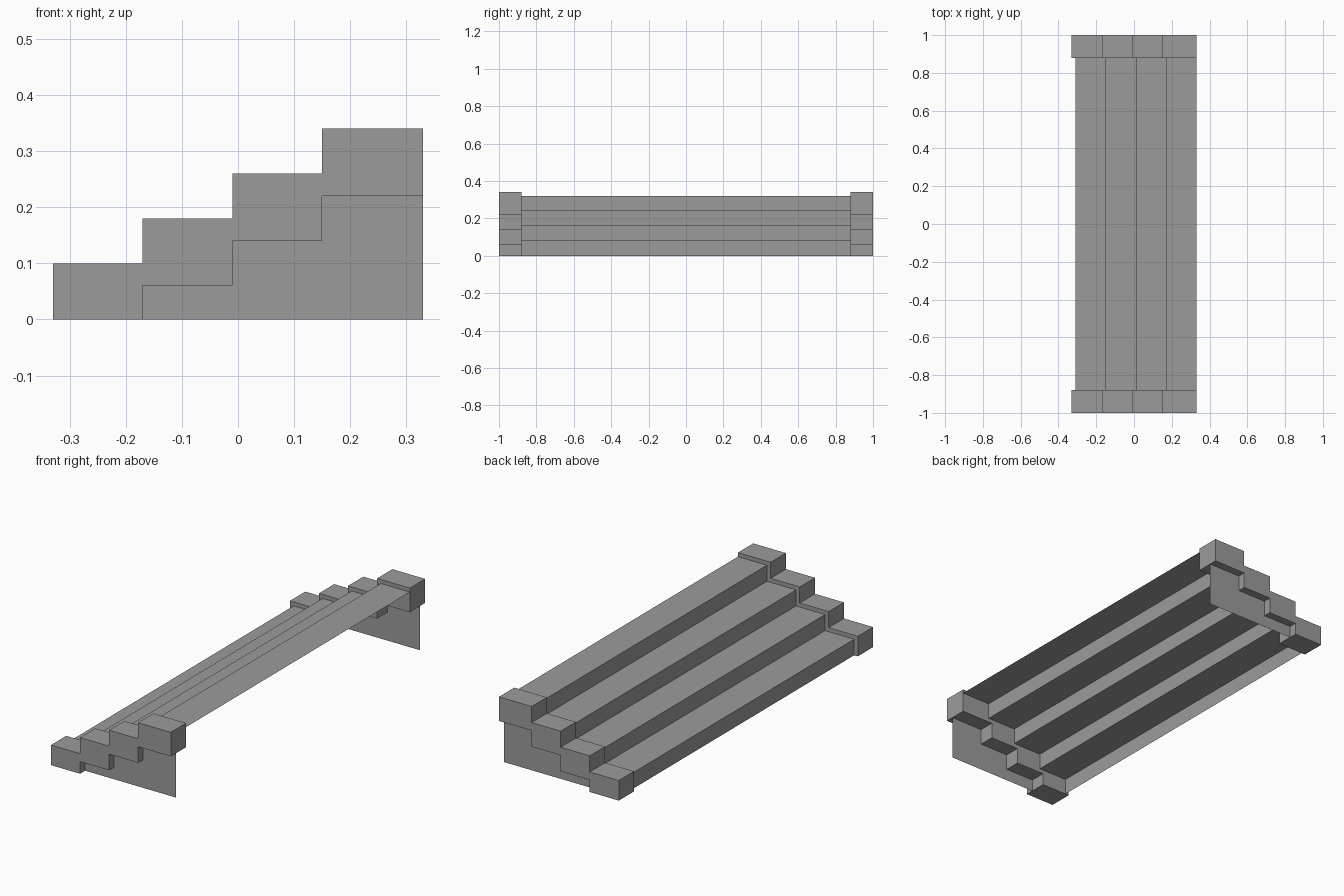
import bpy, bmesh

if "Cube" in bpy.data.objects:
    bpy.data.objects.remove(bpy.data.objects["Cube"])

STEPS, RUN, RISE = 4, 0.16, 0.08
BACK = 0.33

stone = bpy.data.materials.new("dark_grey")
stone.diffuse_color = (0.33, 0.33, 0.33, 1)
stone.use_nodes = True
stone.node_tree.nodes["Principled BSDF"].inputs["Base Color"].default_value = stone.diffuse_color


def stair_line(x, z, first_rise):
    """Zigzag (x, z) points climbing towards the back, starting with a riser."""
    pts = [(x, z)]
    for i in range(STEPS):
        z += first_rise if i == 0 else RISE
        pts.append((x, z))
        x = BACK if i == STEPS - 1 else x + RUN
        pts.append((x, z))
    return pts


def finish(name, bm):
    mesh = bpy.data.meshes.new(name)
    bm.to_mesh(mesh)
    bm.free()
    mesh.materials.append(stone)
    obj = bpy.data.objects.new(name, mesh)
    bpy.context.collection.objects.link(obj)


def sheet(name, line, y0, y1):
    """Open strip of faces swept along y."""
    bm = bmesh.new()
    near = [bm.verts.new((x, y0, z)) for x, z in line]
    far = [bm.verts.new((x, y1, z)) for x, z in line]
    for i in range(len(line) - 1):
        bm.faces.new((far[i], near[i], near[i + 1], far[i + 1]))
    finish(name, bm)


def slab(name, outline, y, depth=0.0):
    """Flat outline at y, facing outwards, extruded inwards if depth is given."""
    side = 1 if y > 0 else -1
    bm = bmesh.new()
    face = bm.faces.new([bm.verts.new((x, y, z)) for x, z in outline])
    face.normal_update()
    if face.normal.y * side < 0:
        face.normal_flip()
    if depth:
        new = bmesh.ops.extrude_face_region(bm, geom=[face], use_keep_orig=True)
        verts = [v for v in new["geom"] if isinstance(v, bmesh.types.BMVert)]
        bmesh.ops.translate(bm, verts=verts, vec=(0, -side * depth, 0))
        bmesh.ops.recalc_face_normals(bm, faces=bm.faces)
    finish(name, bm)


# Treads and risers: one folded sheet between the curbs
sheet("treads_and_risers", stair_line(-0.31, 0, RISE), -0.88, 0.88)

# Stepped underside shared by the curbs and the panels below them
curb_top = stair_line(-0.33, 0, 0.10)
underside = [(-0.17, 0), (-0.17, 0.06), (-0.01, 0.06), (-0.01, 0.14),
             (0.15, 0.14), (0.15, 0.22), (BACK, 0.22)]

for label, side in (("front", -1), ("rear", 1)):
    # Thick stepped curb
    slab(label + "_curb", curb_top + underside[::-1], side * 1.0, 0.12)
    # Thin panel filling the space beneath the curb
    slab(label + "_side_panel", underside + [(BACK, 0)], side * 0.96)
